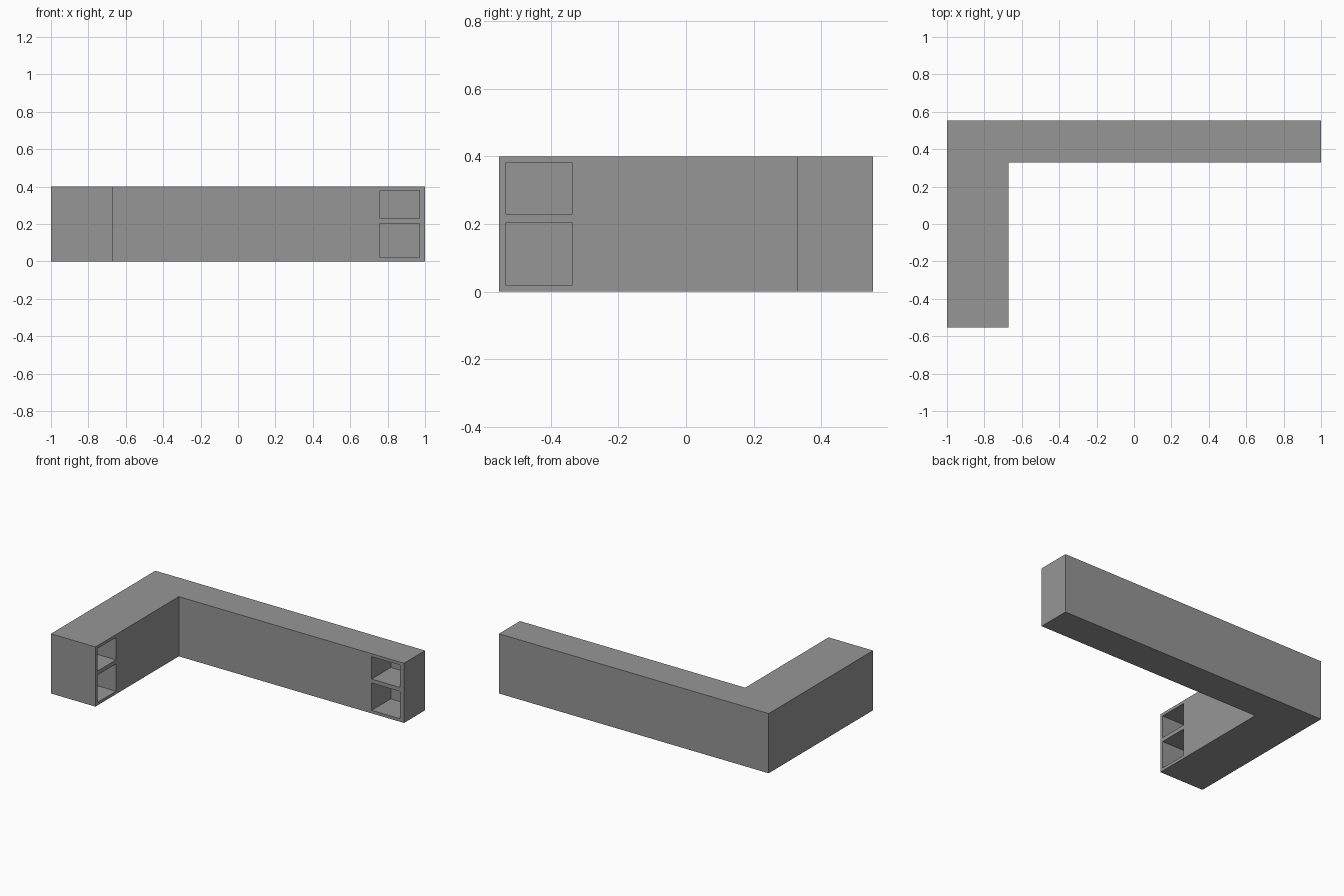
import bpy
import bmesh

cube = bpy.data.objects.get("Cube")
if cube:
    bpy.data.objects.remove(cube, do_unlink=True)

HEIGHT = 0.4
PANEL = 0.02

grey = bpy.data.materials.new("matte grey")
grey.use_nodes = True
colour = (0.305, 0.305, 0.305, 1)
grey.diffuse_color = colour
grey.node_tree.nodes["Principled BSDF"].inputs["Base Color"].default_value = colour


def prism(name, outline, z0, z1):
    """Extrude a plan outline between two heights."""
    bm = bmesh.new()
    base = bm.faces.new([bm.verts.new((x, y, z0)) for x, y in outline])
    top = bmesh.ops.extrude_face_region(bm, geom=[base])["geom"]
    verts = [g for g in top if isinstance(g, bmesh.types.BMVert)]
    bmesh.ops.translate(bm, verts=verts, vec=(0, 0, z1 - z0))
    bmesh.ops.recalc_face_normals(bm, faces=bm.faces)
    mesh = bpy.data.meshes.new(name)
    bm.to_mesh(mesh)
    bm.free()
    mesh.materials.append(grey)
    obj = bpy.data.objects.new(name, mesh)
    bpy.context.collection.objects.link(obj)
    return obj


def rectangle(x0, x1, y0, y1):
    return [(x0, y0), (x1, y0), (x1, y1), (x0, y1)]


# L-shaped counter body
left, right, front, back = -1, 1, -0.553, 0.553
inner_x, inner_y = -0.67, 0.33
counter = prism("corner_counter", [
    (left, front), (inner_x, front), (inner_x, inner_y),
    (right, inner_y), (right, back), (left, back)], 0, HEIGHT)

# Open shelf compartments: two stacked at the end of each arm
plans = {
    "long_arm": rectangle(0.76, 0.97, inner_y - 0.1, back - PANEL),
    "short_arm": rectangle(left + PANEL, inner_x + 0.1, front + PANEL, -0.335),
}
levels = {"lower": (PANEL, 0.203), "upper": (0.23, HEIGHT - PANEL)}
bpy.context.view_layer.objects.active = counter
for arm, plan in plans.items():
    for level, (z0, z1) in levels.items():
        cutter = prism(f"{arm}_{level}_shelf_cutter", plan, z0, z1)
        cutter.hide_render = True
        cut = counter.modifiers.new(f"{arm} {level} shelf", "BOOLEAN")
        cut.operation = "DIFFERENCE"
        cut.solver = "EXACT"
        cut.object = cutter
        bpy.ops.object.modifier_apply(modifier=cut.name)
        bpy.data.objects.remove(cutter, do_unlink=True)
